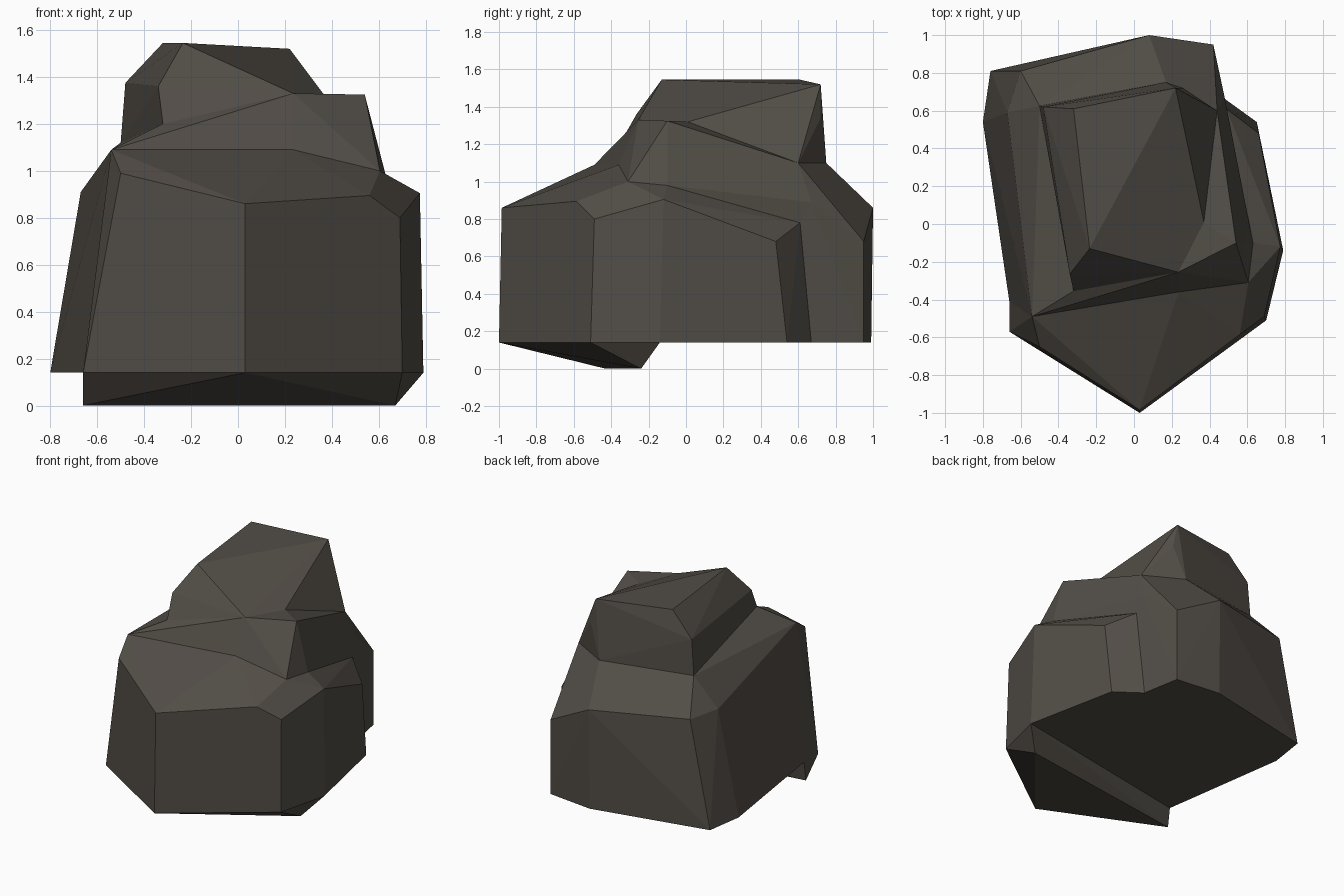
import bpy, bmesh, math

if "Cube" in bpy.data.objects:
    bpy.data.objects.remove(bpy.data.objects["Cube"])

# One dark warm stone colour
stone = bpy.data.materials.new("dark_stone")
stone.diffuse_color = (0.084, 0.074, 0.062, 1)
stone.use_nodes = True
stone.node_tree.nodes["Principled BSDF"].inputs["Base Color"].default_value = stone.diffuse_color

# Corner points, ring by ring; neighbouring chunks share them
foot = dict(tip=(0.03, -1.0), fr=(0.70, -0.51), r=(0.79, -0.14), rb=(0.65, 0.54),
            notch=(0.47, 0.67), br=(0.42, 0.95), b=(0.08, 0.99), bl=(-0.76, 0.81),
            lb=(-0.80, 0.54), l=(-0.66, -0.41), fl=(-0.66, -0.57))
foot = {k: (x, y, 0.14) for k, (x, y) in foot.items()}

rim = dict(tip=(0.03, -0.985, 0.86), fl=(-0.50, -0.65, 0.99), f=(0.56, -0.585, 0.895),
           fr=(0.69, -0.49, 0.80), r=(0.775, -0.12, 0.905), rb=(0.66, 0.48, 0.68),
           notch=(0.49, 0.61, 0.78), br=(0.42, 0.95, 0.68), b=(0.08, 1.0, 0.86),
           bl=(-0.60, 0.81, 0.90), lb=(-0.67, 0.59, 0.91))

ledge = dict(fl=(-0.54, -0.49, 1.09), l=(-0.54, -0.33, 1.08), f=(0.235, -0.36, 1.09),
             fr=(0.605, -0.31, 1.0), r=(0.63, -0.10, 0.98), rb=(0.48, 0.67, 0.89),
             rt=(0.44, 0.60, 1.10), b=(0.17, 0.75, 1.10), bl=(-0.50, 0.625, 1.12),
             step=(-0.32, -0.355, 1.20))

peak = dict(f=(0.235, -0.255, 1.33), r=(0.54, -0.10, 1.325), saddle=(0.37, 0.01, 1.32),
            br=(0.26, 0.72, 1.34), bl=(-0.48, 0.62, 1.375), fl=(-0.34, -0.265, 1.36),
            top_b=(0.22, 0.72, 1.52), top_l=(-0.32, 0.61, 1.545), top_f=(-0.235, -0.13, 1.545))


def pick(ring, names):
    return [ring[n] for n in names.split()]


def chunk(name, points):
    """Flat-faced convex stone chunk wrapped around the given corners."""
    bm = bmesh.new()
    for p in points:
        bm.verts.new(p)
    hull = bmesh.ops.convex_hull(bm, input=bm.verts)
    inner = [v for v in set(hull["geom_interior"]) if isinstance(v, bmesh.types.BMVert)]
    bmesh.ops.delete(bm, geom=inner, context='VERTS')
    bmesh.ops.dissolve_limit(bm, angle_limit=math.radians(1.5), verts=bm.verts, edges=bm.edges)
    bmesh.ops.recalc_face_normals(bm, faces=bm.faces)
    mesh = bpy.data.meshes.new(name)
    bm.to_mesh(mesh)
    bm.free()
    mesh.materials.append(stone)
    bpy.context.collection.objects.link(bpy.data.objects.new(name, mesh))


# Wedge under the front
chunk("under_wedge", pick(foot, "tip fr r l fl") + [(0.67, -0.24, 0), (-0.66, -0.43, 0)])

# Front and right part of the main block
chunk("front_block", pick(foot, "tip fr r rb notch l fl")
      + pick(rim, "tip fl f fr r rb notch") + pick(ledge, "fl l f fr r"))

# Back and left part of the main block, with its sloping ledge
chunk("back_block", pick(foot, "notch br b bl lb l") + pick(rim, "notch br b bl lb")
      + pick(ledge, "fl l rb rt b bl step"))

# Shoulder stepping up on the right
chunk("shoulder", pick(rim, "notch") + pick(ledge, "fl f fr r rb rt bl step")
      + pick(peak, "f r saddle"))

# Crown
chunk("crown", pick(ledge, "rt b bl step")
      + pick(peak, "f saddle br bl fl top_b top_l top_f"))
